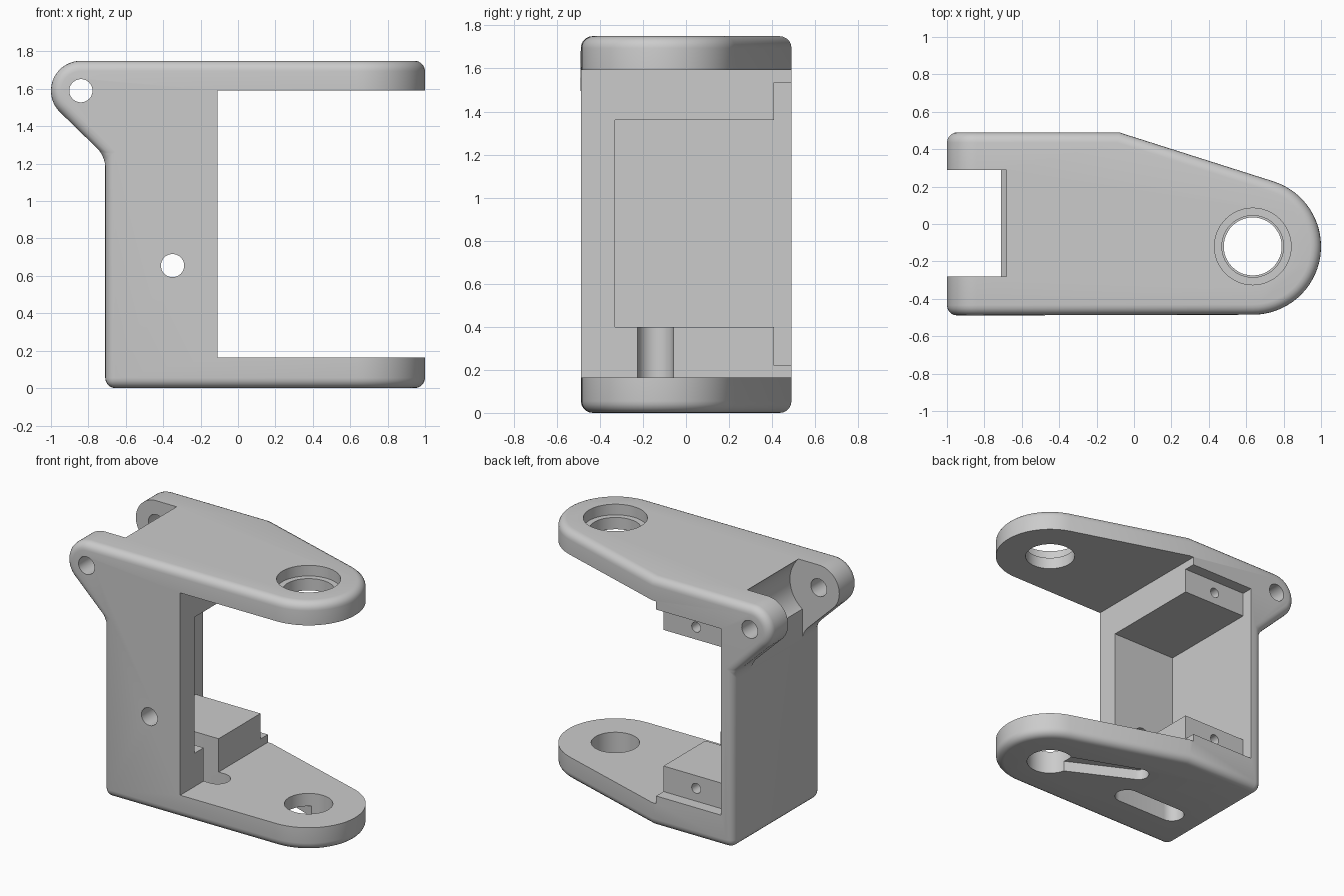
import bpy, bmesh, math
from mathutils import Vector

cube = bpy.data.objects.get("Cube")
if cube:
    bpy.data.objects.remove(cube, do_unlink=True)

grey = bpy.data.materials.new("plain grey")
grey.use_nodes = True
COLOUR = (0.6, 0.6, 0.6, 1)
grey.diffuse_color = COLOUR
grey.node_tree.nodes["Principled BSDF"].inputs["Base Color"].default_value = COLOUR


def arc(cx, cy, r, start, end, n=24):
    """Points on an arc, angles in degrees."""
    angles = [math.radians(start + (end - start) * i / n) for i in range(n + 1)]
    return [(cx + r * math.cos(a), cy + r * math.sin(a)) for a in angles]


def prism(name, outline, low, high, axis="Z"):
    """Extrude an outline along z (outline in x, y) or along y (outline in x, z)."""
    bm = bmesh.new()
    place = (lambda p, d: (p[0], p[1], d)) if axis == "Z" else (lambda p, d: (p[0], d, p[1]))
    face = bm.faces.new([bm.verts.new(place(p, low)) for p in outline])
    moved = bmesh.ops.extrude_face_region(bm, geom=[face])["geom"]
    shift = Vector(place((0, 0), high - low))
    bmesh.ops.translate(bm, vec=shift, verts=[v for v in moved if isinstance(v, bmesh.types.BMVert)])
    bmesh.ops.recalc_face_normals(bm, faces=bm.faces)
    mesh = bpy.data.meshes.new(name)
    bm.to_mesh(mesh)
    bm.free()
    obj = bpy.data.objects.new(name, mesh)
    bpy.context.collection.objects.link(obj)
    mesh.materials.append(grey)
    return obj


def box(name, x0, x1, y0, y1, z0, z1):
    return prism(name, [(x0, y0), (x1, y0), (x1, y1), (x0, y1)], z0, z1)


def hole(name, cx, cy, r, low, high, axis="Z"):
    return prism(name, arc(cx, cy, r, 0, 360, 48)[:-1], low, high, axis)


def capsule(name, a, ra, b, rb, low, high):
    """Slot with round ends, possibly tapered."""
    t = math.degrees(math.atan2(b[1] - a[1], b[0] - a[0]))
    outline = arc(*a, ra, t + 90, t + 270, 16) + arc(*b, rb, t - 90, t + 90, 16)
    return prism(name, outline, low, high)


def apply_boolean(cutter, operation):
    mod = bracket.modifiers.new("cut", "BOOLEAN")
    mod.operation, mod.solver, mod.object = operation, "EXACT", cutter
    bpy.ops.object.modifier_apply(modifier=mod.name)
    bpy.data.objects.remove(cutter, do_unlink=True)


# Outer block: side profile with hinge ear, crossed with the tapered plan
EAR = (-0.84, 1.59)
side = [(-0.71, 0), (1.3, 0), (1.3, 1.75)] + arc(*EAR, 0.16, 90, 225) + [(-0.71, 1.24)]
bracket = prism("bracket", side, -0.8, 0.8, "Y")
bpy.context.view_layer.objects.active = bracket
bracket.select_set(True)

PIVOT = (0.635, -0.12)
plan = [(-1.3, -0.49)] + arc(*PIVOT, 0.365, -90, 72.5, 32) + [(-0.08, 0.49), (-1.3, 0.49)]
apply_boolean(prism("plan", plan, -0.5, 2.5), "INTERSECT")

# Rounded outer rim
rim = bracket.modifiers.new("rim", "BEVEL")
rim.width, rim.segments = 0.055, 5
rim.limit_method, rim.angle_limit = "ANGLE", math.radians(30)
rim.use_clamp_overlap = False
bpy.ops.object.modifier_apply(modifier=rim.name)

cutters = [
    # Opening between the arms, motor pocket and its flange recess
    box("arm_gap", -0.11, 1.4, -1, 1, 0.165, 1.592),
    box("motor_pocket", -0.615, 0, -0.33, 0.6, 0.4, 1.36),
    box("flange_recess", -0.615, 0, 0.408, 0.6, 0.22, 1.535),
    # Hinge clevis
    box("ear_gap", -1.4, -0.712, -0.28, 0.29, 1, 2),
    hole("hinge_clearance", *EAR, 0.225, -0.28, 0.29, "Y"),
    hole("pin_hole", *EAR, 0.062, -1, 1, "Y"),
    # Front hole and flange screw holes
    hole("front_hole", -0.35, 0.655, 0.062, -1, 0, "Y"),
    hole("lower_screw", -0.365, 0.31, 0.035, 0.1, 0.6, "Y"),
    hole("upper_screw", -0.365, 1.447, 0.035, 0.1, 0.6, "Y"),
    # Bearing seat in the top arm, horn hole and pocket in the bottom arm
    hole("bearing_seat", *PIVOT, 0.205, 1.675, 2),
    hole("top_hole", *PIVOT, 0.165, 1.5, 2),
    hole("bottom_hole", *PIVOT, 0.155, -0.5, 0.3),
    capsule("horn_pocket", PIVOT, 0.1, (0.07, 0.13), 0.07, -0.5, 0.075),
    # Cable slot through the floor
    capsule("cable_slot", (-0.45, -0.142), 0.083, (-0.06, -0.142), 0.083, -0.5, 0.5),
]
for cutter in cutters:
    apply_boolean(cutter, "DIFFERENCE")

bpy.ops.object.shade_smooth_by_angle(angle=math.radians(30))
